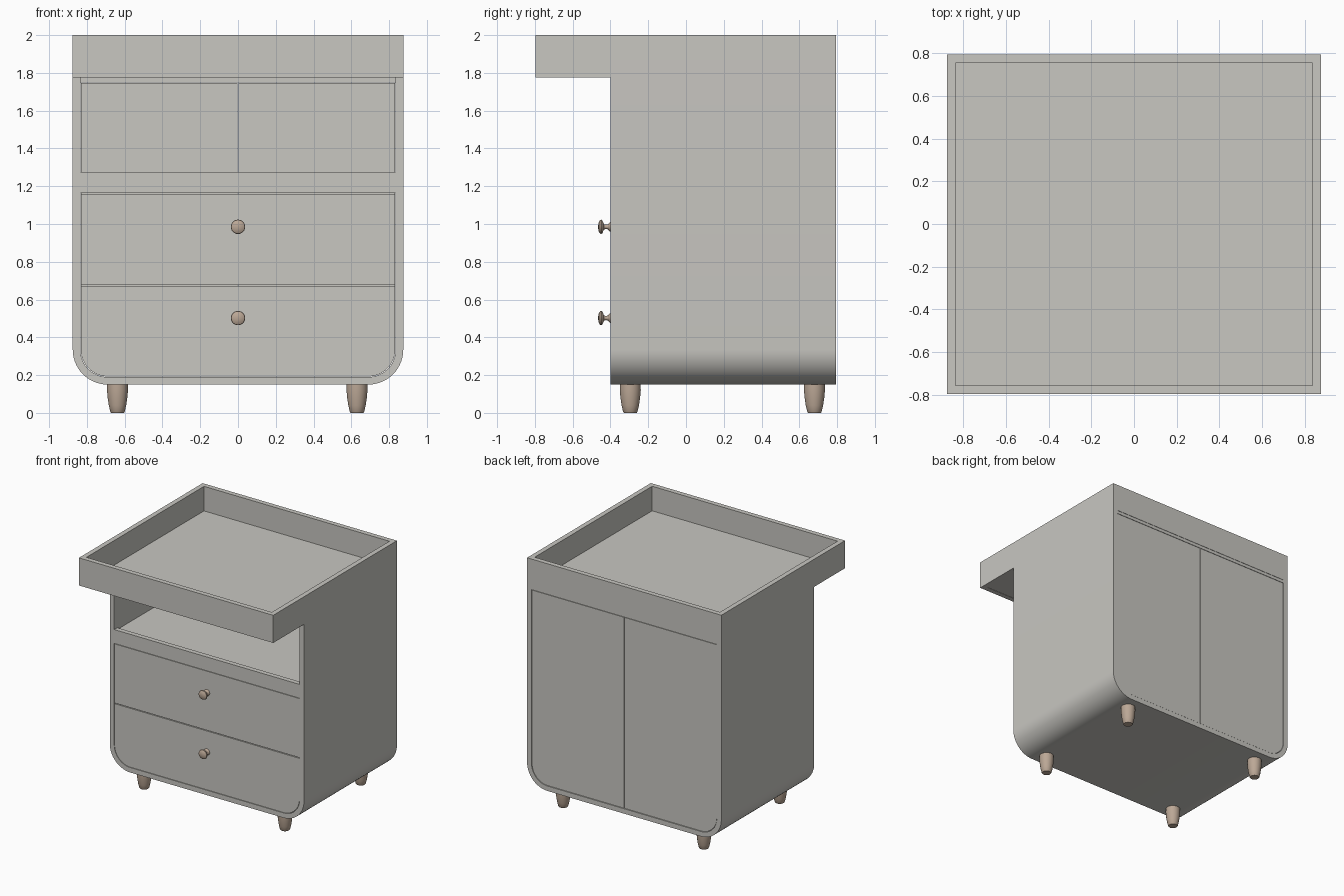
import bpy, bmesh, math

if "Cube" in bpy.data.objects:
    bpy.data.objects.remove(bpy.data.objects["Cube"])


def material(name, col):
    m = bpy.data.materials.new(name)
    m.diffuse_color = (*col, 1)
    m.use_nodes = True
    m.node_tree.nodes["Principled BSDF"].inputs["Base Color"].default_value = m.diffuse_color
    return m


PAINT = material("warm grey paint", (0.58, 0.57, 0.535))
WOOD = material("pale wood", (0.50, 0.39, 0.305))
YF, YB, W, T = -0.4, 0.795, 0.875, 0.04   # cabinet front, back, half width, board


def finish(name, bm, mat, smooth=False):
    bmesh.ops.recalc_face_normals(bm, faces=bm.faces)
    me = bpy.data.meshes.new(name)
    bm.to_mesh(me)
    bm.free()
    me.materials.append(mat)
    ob = bpy.data.objects.new(name, me)
    bpy.context.collection.objects.link(ob)
    if smooth:
        bpy.ops.object.select_all(action='DESELECT')
        ob.select_set(True)
        bpy.context.view_layer.objects.active = ob
        bpy.ops.object.shade_smooth_by_angle(angle=math.radians(35))
    return ob


def box(name, x0, x1, y0, y1, z0, z1):
    bm = bmesh.new()
    bmesh.ops.create_cube(bm, size=1)
    for v in bm.verts:
        v.co = (x1 if v.co.x > 0 else x0, y1 if v.co.y > 0 else y0, z1 if v.co.z > 0 else z0)
    return finish(name, bm, PAINT)


def u_path(hw, bottom, top, r, n=14):
    """Half of a U outline from bottom centre to the top right."""
    arc = [(hw - r + r * math.sin(a), bottom + r - r * math.cos(a))
           for a in (math.pi / 2 * i / n for i in range(n + 1))]
    return [(0, bottom)] + arc + [(hw, top)]


def extrude_outline(name, pts, y0, y1, smooth=False):
    bm = bmesh.new()
    f = bm.faces.new([bm.verts.new((x, y0, z)) for x, z in pts])
    g = bmesh.ops.extrude_face_region(bm, geom=[f])
    for v in g['geom']:
        if isinstance(v, bmesh.types.BMVert):
            v.co.y = y1
    return finish(name, bm, PAINT, smooth)


def lathe(name, prof, loc, toward_front=False, n=32):
    """Turned part: profile of (radius, height) around its axis."""
    bm = bmesh.new()
    rings = []
    for r, h in prof:
        ring = []
        for i in range(n):
            a = 2 * math.pi * i / n
            c, s = r * math.cos(a), r * math.sin(a)
            ring.append(bm.verts.new((c, -h, s) if toward_front else (c, s, h)))
        rings.append(ring)
    for a, b in zip(rings, rings[1:]):
        for i in range(n):
            j = (i + 1) % n
            bm.faces.new((a[i], a[j], b[j], b[i]))
    bm.faces.new(rings[0])
    bm.faces.new(rings[-1])
    ob = finish(name, bm, WOOD, True)
    ob.location = loc
    return ob


# U-shaped carcass with rounded lower corners
outer = u_path(W, 0.15, 2.0, 0.185)
inner = u_path(W - T, 0.19, 2.0, 0.145)
full = lambda p: [(-x, z) for x, z in reversed(p[1:])] + p
o, i_ = full(outer), full(inner)
bm = bmesh.new()
cols = [[bm.verts.new((x, y, z)) for (x, z), y in ((a, YF), (b, YF), (b, YB), (a, YB))]
        for a, b in zip(o, i_)]
for a, b in zip(cols, cols[1:]):
    for k in range(4):
        m = (k + 1) % 4
        bm.faces.new((a[k], a[m], b[m], b[k]))
bm.faces.new(cols[0])
bm.faces.new(cols[-1])
finish("carcass", bm, PAINT, True)

# Changing tray on top
I = W - T
box("tray_floor", -I, I, -0.757, YB - T, 1.777, 1.80)
box("tray_front", -W, W, -0.797, -0.757, 1.775, 2.0)
box("tray_back", -I, I, YB - T, YB, 1.775, 2.0)
for s, side in ((-1, "left"), (1, "right")):
    xs = sorted((s * I, s * W))
    box("tray_side_" + side, *xs, -0.757, YF, 1.775, 2.0)

# Shelf, front rail and back rail
box("front_rail", -I, I, YF, YF + T, 1.163, 1.275)
box("shelf", -I, I, YF + T, YB - 0.02, 1.225, 1.26)
box("back_rail", -I, I, YB - 0.02, YB - 0.003, 1.75, 1.775)

# Drawer fronts, the lower one rounded to follow the carcass
G = 0.003
box("upper_drawer_front", -I + G, I - G, YF + 0.001, YF + T, 0.678, 1.159)
low = u_path(I - G, 0.19 + G, 0.672, 0.142)
extrude_outline("lower_drawer_front", full(low), YF + 0.001, YF + T, True)

# Two back panels meeting at the centre
half = u_path(I - G, 0.19 + G, 1.747, 0.142)
half[0] = (0.002, half[0][1])
half.append((0.002, 1.747))
for s, side in ((-1, "left"), (1, "right")):
    extrude_outline("back_panel_" + side, [(s * x, z) for x, z in half], YB - 0.018, YB - 0.003, True)

# Turned knobs
KNOB = [(0.026, 0), (0.024, 0.004), (0.013, 0.014), (0.011, 0.024), (0.014, 0.034),
        (0.034, 0.043), (0.038, 0.048), (0.036, 0.055), (0.024, 0.062), (0.008, 0.065)]
for z, n in ((0.985, "upper_knob"), (0.502, "lower_knob")):
    lathe(n, KNOB, (0, YF, z), True)

# Tapered legs
LEG = [(0.034, 0), (0.038, 0.006), (0.046, 0.04), (0.052, 0.08), (0.0555, 0.12), (0.055, 0.152)]
for x, sx in ((-0.638, "left"), (0.63, "right")):
    for y, sy in ((-0.295, "front"), (0.68, "back")):
        lathe(f"{sy}_{sx}_leg", LEG, (x, y, 0))
